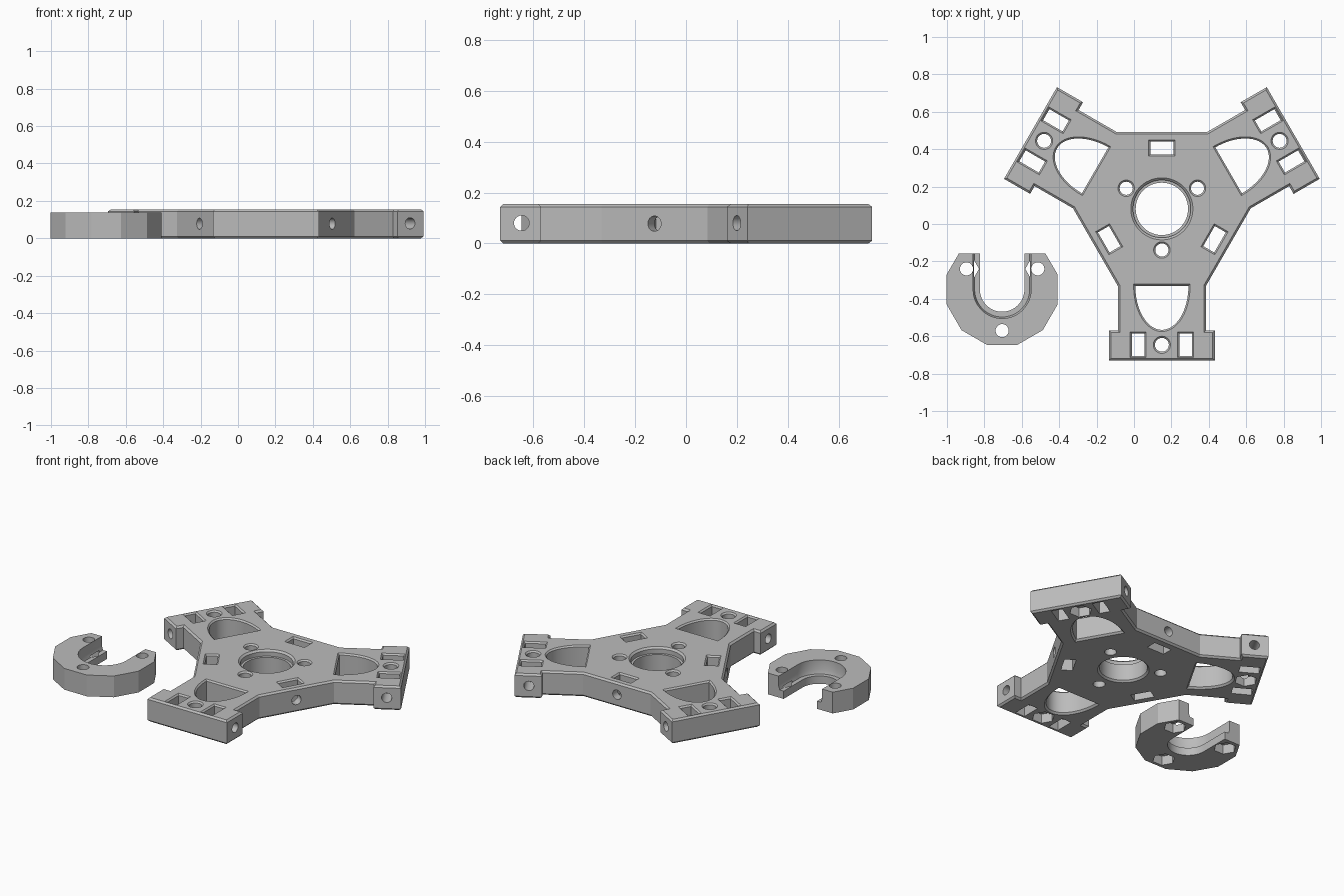
import bpy
import bmesh
from math import cos, sin, pi, radians
from mathutils import Matrix, Vector

if "Cube" in bpy.data.objects:
    bpy.data.objects.remove(bpy.data.objects["Cube"], do_unlink=True)

grey = bpy.data.materials.new("plain grey")
grey.use_nodes = True
grey.diffuse_color = (0.5, 0.5, 0.5, 1)
grey.node_tree.nodes["Principled BSDF"].inputs["Base Color"].default_value = (0.5, 0.5, 0.5, 1)

PLATE_H, CLIP_H, RIM = 0.155, 0.137, 0.011


# Outline helpers (all counter-clockwise)
def arc(rx, ry, start, end, n):
    return [(rx * cos(radians(start + (end - start) * i / n)),
             ry * sin(radians(start + (end - start) * i / n))) for i in range(n + 1)]


def circle(r, n=48):
    return arc(r, r, 0, 360, n)[:-1]


def rect(w, d):
    return [(-w, -d), (w, -d), (w, d), (-w, d)]


def u_shape(r):
    return arc(r, r, 180, 360, 32) + [(r, 0.5), (-r, 0.5)]


def inset(points, d):
    result = []
    for i, p in enumerate(points):
        p = Vector(p)
        a = (p - Vector(points[i - 1])).normalized()
        b = (Vector(points[(i + 1) % len(points)]) - p).normalized()
        na, nb = Vector((-a.y, a.x)), Vector((-b.y, b.x))
        result.append(p + (na + nb) * d / (1 + na.dot(nb)))
    return result


def prism(name, points, layers, matrix=Matrix()):
    """Stack inset copies of an outline; layers are (height, inset)."""
    bm = bmesh.new()
    rings = [[bm.verts.new((p[0], p[1], z)) for p in inset(points, d)] for z, d in layers]
    bm.faces.new(rings[0][::-1])
    bm.faces.new(rings[-1])
    n = len(points)
    for low, high in zip(rings, rings[1:]):
        for i in range(n):
            j = (i + 1) % n
            bm.faces.new((low[i], low[j], high[j], high[i]))
    bm.transform(matrix)
    mesh = bpy.data.meshes.new(name)
    bm.to_mesh(mesh)
    bm.free()
    mesh.materials.append(grey)
    obj = bpy.data.objects.new(name, mesh)
    bpy.context.collection.objects.link(obj)
    return obj


def carve(obj, cutters):
    for cutter in cutters:
        cutter.hide_render = True
        mod = obj.modifiers.new("cut", "BOOLEAN")
        mod.operation = "DIFFERENCE"
        mod.solver = "EXACT"
        mod.object = cutter
    graph = bpy.context.evaluated_depsgraph_get()
    mesh = bpy.data.meshes.new_from_object(obj.evaluated_get(graph))
    obj.modifiers.clear()
    obj.data = mesh
    for cutter in cutters:
        bpy.data.objects.remove(cutter, do_unlink=True)
    bpy.ops.object.select_all(action="DESELECT")
    obj.select_set(True)
    bpy.context.view_layer.objects.active = obj
    bpy.ops.object.shade_smooth_by_angle(angle=radians(20))


def move(x, y, z=0):
    return Matrix.Translation((x, y, z))


def through(height, flare):
    return [(-0.05, 0), (height - flare, 0), (height, -flare), (height + 0.05, -flare)]


# Three-armed plate with a wide bar at the end of each arm
half_arm = [(0.235, -0.413), (0.235, -0.65), (0.283, -0.65), (0.283, -0.811)]
arm = [(-x, y) for x, y in half_arm] + half_arm[::-1]
turns = [Matrix.Rotation(k * 2 * pi / 3, 4, "Z") for k in range(3)]
outline = [(t @ Vector((x, y, 0))).xy for t in turns for x, y in arm]
plate = prism("three_arm_plate", outline,
              [(0, RIM), (RIM, 0), (PLATE_H - RIM, 0), (PLATE_H, RIM)])

# Stepped centre hole
cuts = [prism("centre_cut", circle(0.14),
              [(-0.05, -RIM), (0, -RIM), (RIM, 0), (0.115, 0), (0.116, -0.014),
               (PLATE_H - RIM, -0.014), (PLATE_H, -0.026), (0.2, -0.026)])]

open_top = through(PLATE_H, 0.009)
hexagon = circle(0.067, 6)
pocket = [(-0.05, 0), (0.06, 0)]
window = arc(0.142, 0.235, 180, 360, 32)
for t in turns:
    # Arm window, bar slots, bar screw hole and its nut pocket
    cuts.append(prism("window_cut", window,
                      [(-0.05, -RIM), (0, -RIM), (RIM, 0)] + open_top[1:],
                      t @ move(0, -0.412)))
    for side in (-1, 1):
        cuts.append(prism("bar_slot_cut", rect(0.034, 0.06), open_top,
                          t @ move(side * 0.127, -0.727)))
    cuts.append(prism("bar_hole_cut", circle(0.037), open_top, t @ move(0, -0.727)))
    cuts.append(prism("nut_cut", hexagon, pocket, t @ move(0, -0.727)))
    # Bore along the bar
    cuts.append(prism("bar_bore_cut", circle(0.03, 32), [(-0.4, 0), (0.4, 0)],
                      t @ move(0, -0.727, 0.08) @ Matrix.Rotation(pi / 2, 4, "Y")))
    # Hub screw hole, hub slot and the side bore that meets it
    cuts.append(prism("hub_hole_cut", circle(0.035), open_top, t @ move(0, -0.22)))
    cuts.append(prism("hub_slot_cut", rect(0.062, 0.034), open_top, t @ move(0, 0.325)))
    cuts.append(prism("side_bore_cut", circle(0.03, 32), [(-0.5, 0), (-0.32, 0)],
                      t @ move(0, 0, 0.078) @ Matrix.Rotation(pi / 2, 4, "X")))
carve(plate, cuts)
plate.location = (0.149, 0.081, 0)

# Separate open clip: a twelve-sided ring cut flat across its mouth
apothem = 0.297
radius = apothem / cos(pi / 12)
ring = [(radius * cos(radians(a)), radius * sin(radians(a))) for a in range(165, 376, 30)]
mouth = [(0.231, 0.193), (-0.231, 0.193)]
clip = prism("open_clip", ring + mouth, [(0, 0), (CLIP_H, 0)])
cuts = [prism("channel_cut", u_shape(0.119), [(-0.05, 0), (0.2, 0)]),
        prism("ledge_cut", u_shape(0.155),
              [(0.05, 0.008), (0.075, 0), (0.2, 0)])]
for t in turns:
    cuts.append(prism("clip_hole_cut", circle(0.035), [(-0.05, 0), (0.2, 0)],
                      t @ move(0, -0.22)))
    spot = t @ Vector((0, -0.22, 0))
    cuts.append(prism("clip_nut_cut", hexagon, pocket, Matrix.Translation(spot)))
carve(clip, cuts)
clip.location = (-0.705, -0.35, 0)
